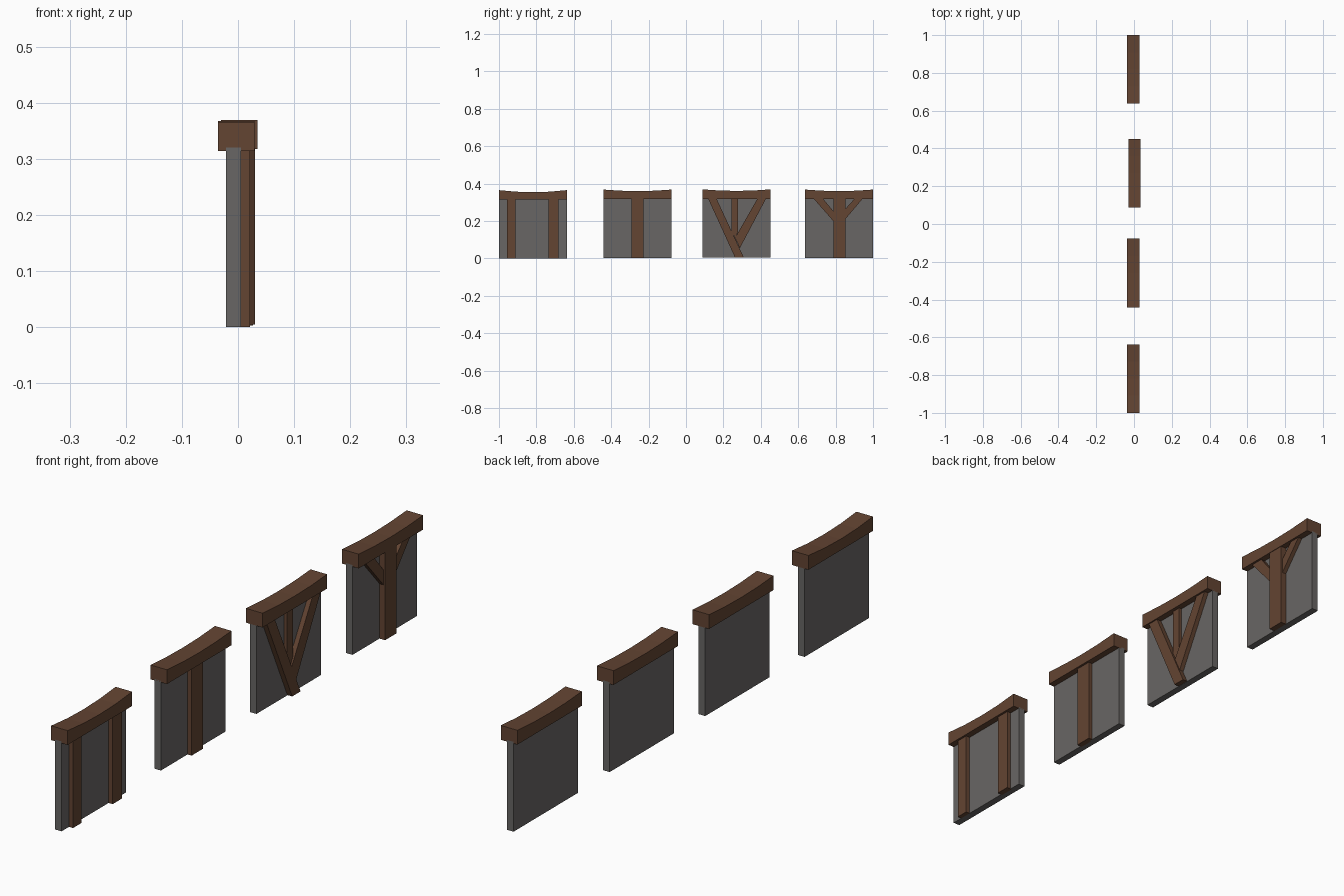
import bpy, bmesh

if "Cube" in bpy.data.objects:
    bpy.data.objects.remove(bpy.data.objects["Cube"])


def make_mat(name, rgb):
    m = bpy.data.materials.new(name)
    m.diffuse_color = (*rgb, 1)
    m.use_nodes = True
    m.node_tree.nodes["Principled BSDF"].inputs["Base Color"].default_value = m.diffuse_color
    return m


WOOD = make_mat("dark_wood", (0.125, 0.058, 0.032))
PLASTER = make_mat("grey_plaster", (0.14, 0.133, 0.128))


def prism(name, profile, x0, x1, mat):
    """Extrude a (y, z) outline from x0 to x1."""
    bm = bmesh.new()
    face = bm.faces.new([bm.verts.new((x0, y, z)) for y, z in profile])
    ext = bmesh.ops.extrude_face_region(bm, geom=[face])
    verts = [v for v in ext["geom"] if isinstance(v, bmesh.types.BMVert)]
    bmesh.ops.translate(bm, vec=(x1 - x0, 0, 0), verts=verts)
    bmesh.ops.recalc_face_normals(bm, faces=bm.faces)
    me = bpy.data.meshes.new(name)
    bm.to_mesh(me)
    bm.free()
    me.materials.append(mat)
    ob = bpy.data.objects.new(name, me)
    bpy.context.collection.objects.link(ob)
    return ob


def rect(y0, y1, z0, z1):
    return [(y0, z0), (y1, z0), (y1, z1), (y0, z1)]


W = 0.363     # panel width
TOP = 0.32    # timbers end just inside the beam


def panel(label, y0, dx, dz, sag, timbers):
    # plaster slab
    prism(label + "_plaster", rect(y0, y0 + W, dz, TOP + dz),
          -0.021 + dx, 0.005 + dx, PLASTER)
    # sagging top beam
    top = []
    for i in range(5):
        t = i / 4
        top.append((y0 + W * (1 - t), 0.365 + dz - sag * 4 * t * (1 - t)))
    prism(label + "_beam", [(y0, 0.314 + dz), (y0 + W, 0.314 + dz)] + top,
          -0.036 + dx, 0.029 + dx, WOOD)
    # surface timbers, sunk slightly into the plaster
    for name, outline, front in timbers:
        prism(label + "_" + name, outline, dx, front, WOOD)


# panel with two posts
panel("twin_post", -1.0, 0, 0, 0.011, [
    ("left_post", rect(-0.958, -0.911, 0, TOP), 0.021),
    ("right_post", rect(-0.735, -0.682, 0, TOP), 0.021)])

# panel with one central post
panel("single_post", -0.441, 0, 0.003, 0.008, [
    ("post", rect(-0.291, -0.227, 0.003, TOP), 0.021)])

# panel with leaning braces
panel("leaning_brace", 0.088, 0.006, 0.004, 0.008, [
    ("long_brace", [(0.118, TOP), (0.262, 0.005), (0.309, 0.005), (0.163, TOP)], 0.030),
    ("short_brace", [(0.382, TOP), (0.262, 0.11), (0.288, 0.055), (0.428, TOP)], 0.028),
    ("thin_post", [(0.243, TOP), (0.243, 0.145), (0.262, 0.11), (0.278, 0.14), (0.278, TOP)], 0.022)])

# panel with a forked post
panel("forked_post", 0.637, 0, 0.003, 0.008, [
    ("post", rect(0.789, 0.853, 0.003, TOP), 0.027),
    ("left_brace", [(0.682, TOP), (0.79, 0.197), (0.79, 0.25), (0.732, TOP)], 0.021),
    ("right_brace", [(0.945, TOP), (0.852, 0.21), (0.852, 0.265), (0.902, TOP)], 0.021)])
